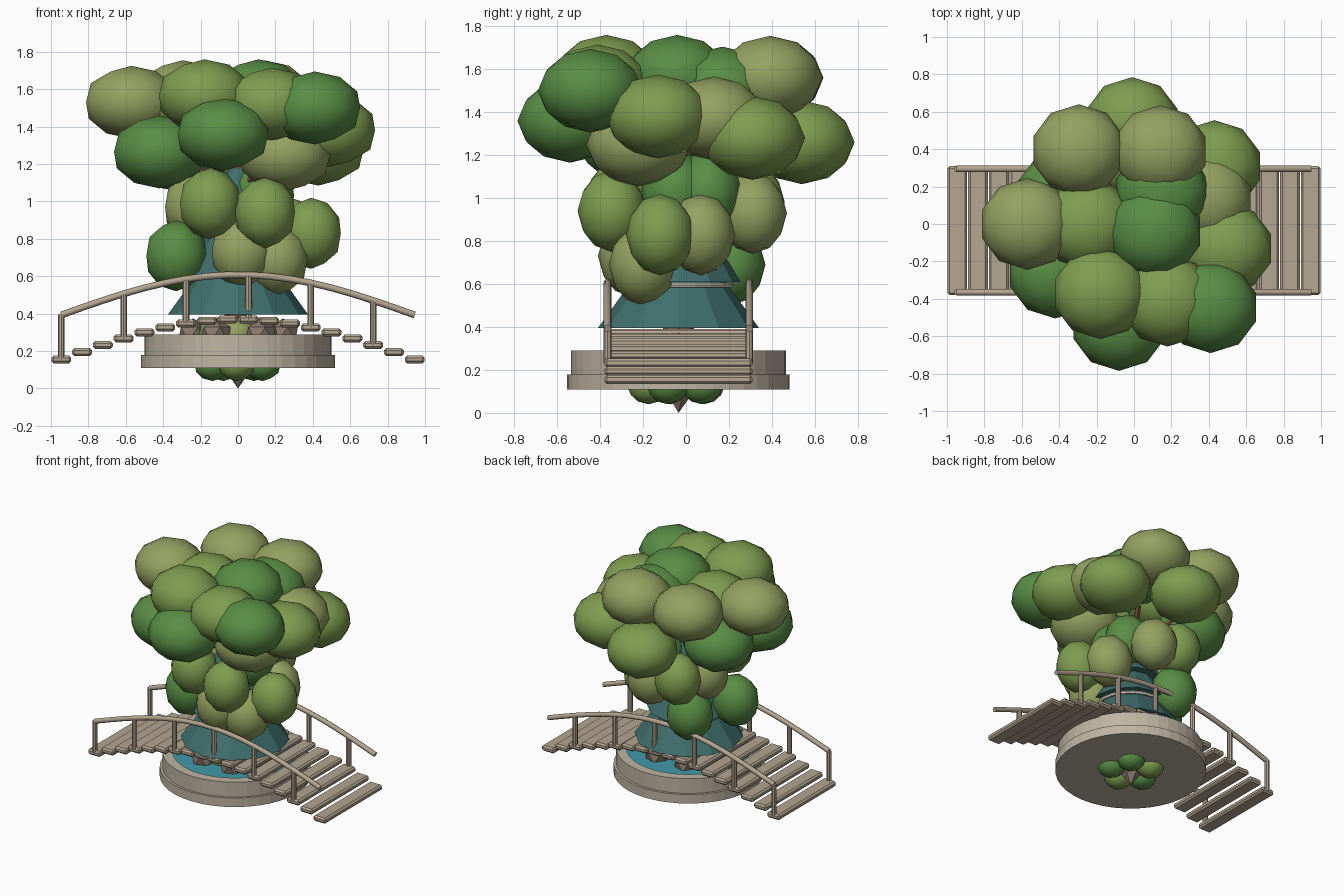
import bpy, math
from mathutils import Vector

if "Cube" in bpy.data.objects:
    bpy.data.objects.remove(bpy.data.objects["Cube"])

CY = -0.035  # y of the trunk, basin and bridge centre


def mat(name, rgb):
    m = bpy.data.materials.new(name)
    m.diffuse_color = (*rgb, 1)
    m.use_nodes = True
    m.node_tree.nodes["Principled BSDF"].inputs["Base Color"].default_value = m.diffuse_color
    return m


WOOD = mat("pale_wood", (0.46, 0.38, 0.28))
STONE = mat("stone", (0.52, 0.46, 0.36))
WATER = mat("water", (0.05, 0.32, 0.40))
PINE = mat("pine", (0.05, 0.16, 0.15))
BARK = mat("bark", (0.20, 0.10, 0.06))
ROCK = mat("rock", (0.25, 0.19, 0.15))
CREAM = mat("cream", (0.75, 0.70, 0.58))
LEAF = {"d": mat("leaf_dark", (0.10, 0.27, 0.06)),
        "g": mat("leaf_green", (0.21, 0.34, 0.08)),
        "l": mat("leaf_light", (0.30, 0.36, 0.12))}


def finish(name, m, smooth=None):
    o = bpy.context.object
    o.name = name
    o.data.materials.append(m)
    if smooth:
        bpy.ops.object.shade_smooth_by_angle(angle=math.radians(smooth))
    return o


def cone(name, m, r1, r2, z1, z2, n, x=0, y=CY, smooth=None):
    bpy.ops.mesh.primitive_cone_add(vertices=n, radius1=r1, radius2=r2, depth=z2 - z1,
                                    location=(x, y, (z1 + z2) / 2))
    return finish(name, m, smooth)


def rod(name, m, a, b, r, n=8):
    a, b = Vector(a), Vector(b)
    bpy.ops.mesh.primitive_cylinder_add(vertices=n, radius=r, depth=(b - a).length,
                                        location=(a + b) / 2,
                                        rotation=(b - a).to_track_quat('Z', 'Y').to_euler())
    return finish(name, m)


def ball(name, m, loc, scale, sub=2, smooth=60):
    bpy.ops.mesh.primitive_ico_sphere_add(subdivisions=sub, radius=1, location=loc)
    bpy.context.object.scale = scale
    bpy.ops.object.transform_apply(location=False, rotation=False, scale=True)
    return finish(name, m, smooth)


def lathe(name, m, profile, n):
    verts = [(r * math.cos(t), r * math.sin(t) + CY, z) for r, z in profile
             for t in [2 * math.pi * k / n for k in range(n)]]
    faces = [(j * n + k, j * n + (k + 1) % n, (j + 1) * n + (k + 1) % n, (j + 1) * n + k)
             for j in range(len(profile) - 1) for k in range(n)]
    faces.append(tuple(reversed(range(n))))
    faces.append(tuple(range((len(profile) - 1) * n, len(profile) * n)))
    me = bpy.data.meshes.new(name)
    me.from_pydata(verts, [], faces)
    o = bpy.data.objects.new(name, me)
    bpy.context.collection.objects.link(o)
    me.materials.append(m)


# Round basin with stepped foot, rim and water
lathe("basin", STONE, [(0.518, 0.11), (0.518, 0.178), (0.50, 0.178), (0.50, 0.29),
                       (0.43, 0.29), (0.43, 0.20)], 40)
cone("water", WATER, 0.432, 0.432, 0.20, 0.265, 40)

# Arched bridge: planks, posts and two rails
N = 18
pts = [(-0.945 + 1.89 * i / (N - 1), 0.155 + 0.215 * math.sin(math.pi * i / (N - 1)))
       for i in range(N)]
for i, (x, z) in enumerate(pts):
    bpy.ops.mesh.primitive_cube_add(size=1, location=(x, CY, z))
    bpy.context.object.scale = (0.106, 0.69, 0.042)
    bpy.ops.object.transform_apply(location=False, rotation=False, scale=True)
    plank = finish(f"plank_{i}", WOOD)
    bev = plank.modifiers.new("bevel", 'BEVEL')
    bev.width, bev.segments = 0.012, 1
for side in (-1, 1):
    y = CY + side * 0.33
    for x, z in pts[::3]:
        rod("rail_post", WOOD, (x, y, z), (x, y, z + 0.24), 0.018)
    cu = bpy.data.curves.new("handrail", 'CURVE')
    cu.dimensions = '3D'
    cu.bevel_depth, cu.bevel_resolution, cu.use_fill_caps = 0.018, 2, True
    sp = cu.splines.new('POLY')
    sp.points.add(N - 1)
    for p, (x, z) in zip(sp.points, pts):
        p.co = (x, y, z + 0.238, 1)
    cu.materials.append(WOOD)
    bpy.context.collection.objects.link(bpy.data.objects.new("handrail", cu))

# Trunk, tiered conifer and cream band
cone("trunk", BARK, 0.08, 0.04, 0.2, 1.3, 8)
for k, (r1, r2, z1, z2) in enumerate([(0.375, 0.17, 0.395, 0.68), (0.29, 0.12, 0.61, 0.88),
                                      (0.22, 0.09, 0.81, 1.06), (0.15, 0.0, 1.0, 1.25)]):
    cone(f"pine_tier_{k}", PINE, r1, r2, z1, z2, 12)
bpy.ops.mesh.primitive_torus_add(major_radius=0.245, minor_radius=0.012, major_segments=20,
                                 minor_segments=6, location=(0, CY, 0.595))
finish("cream_band", CREAM)
for k in range(6):
    a = k * math.pi / 3
    c, s = math.cos(a), math.sin(a)
    rod("branch", BARK, (0, CY, 1.0), (0.3 * c, CY + 0.3 * s, 1.25), 0.02, 6)

# Root tip, rocks and moss around the trunk foot
cone("root_tip", ROCK, 0.0, 0.16, 0.0, 0.22, 5)
for k in range(6):
    a = k * math.pi / 3
    c, s = math.cos(a), math.sin(a)
    ball("rock", ROCK, (0.24 * c, CY + 0.24 * s, 0.29), (0.09, 0.09, 0.085), 1, None)
for k in range(5):
    a = k * math.tau / 5 + 0.9
    c, s = math.cos(a), math.sin(a)
    ball("low_moss", LEAF["dg"[k % 2]], (0.14 * c, CY + 0.14 * s, 0.13), (0.1, 0.1, 0.09))
    ball("moss", LEAF["gl"[k % 2]], (0.12 * c, CY + 0.12 * s, 0.29), (0.1, 0.1, 0.09))

# Upper canopy: wide leaf clumps
CROWN = [(-.295, .395, 1.56, "l"), (.14, .39, 1.56, "l"), (-.57, 0, 1.53, "l"),
         (.11, -.04, 1.565, "d"), (-.18, -.37, 1.565, "g"), (.18, -.41, 1.52, "g"),
         (.41, -.445, 1.5, "d"), (-.08, -.54, 1.36, "d"), (-.01, .54, 1.26, "g"),
         (.43, .31, 1.28, "g"), (.49, -.13, 1.38, "g"), (.15, .17, 1.51, "d"),
         (-.25, 0, 1.5, "g"), (.38, .13, 1.37, "l"), (-.42, -.26, 1.265, "d"),
         (.25, -.22, 1.25, "l"), (-.38, .15, 1.26, "d")]
for x, y, z, c in CROWN:
    ball("crown_leaves", LEAF[c], (x, y, z), (.255, .245, .195))

# Lower canopy: taller, smaller clumps
LOWER = [(-.15, -.31, .99, "g"), (.145, -.345, .94, "g"), (-.33, -.12, .71, "d"),
         (.02, -.25, .73, "l"), (.21, -.2, .69, "l"), (.39, -.12, .83, "g"),
         (-.23, .1, .97, "l"), (.28, .07, .83, "l"), (.08, .31, .93, "l"),
         (.14, .1, 1.03, "d"), (.14, -.05, 1.03, "d"), (-.18, .21, .69, "d"),
         (-.14, .3, .98, "g")]
for x, y, z, c in LOWER:
    ball("lower_leaves", LEAF[c], (x, y, z), (.168, .16, .19))
